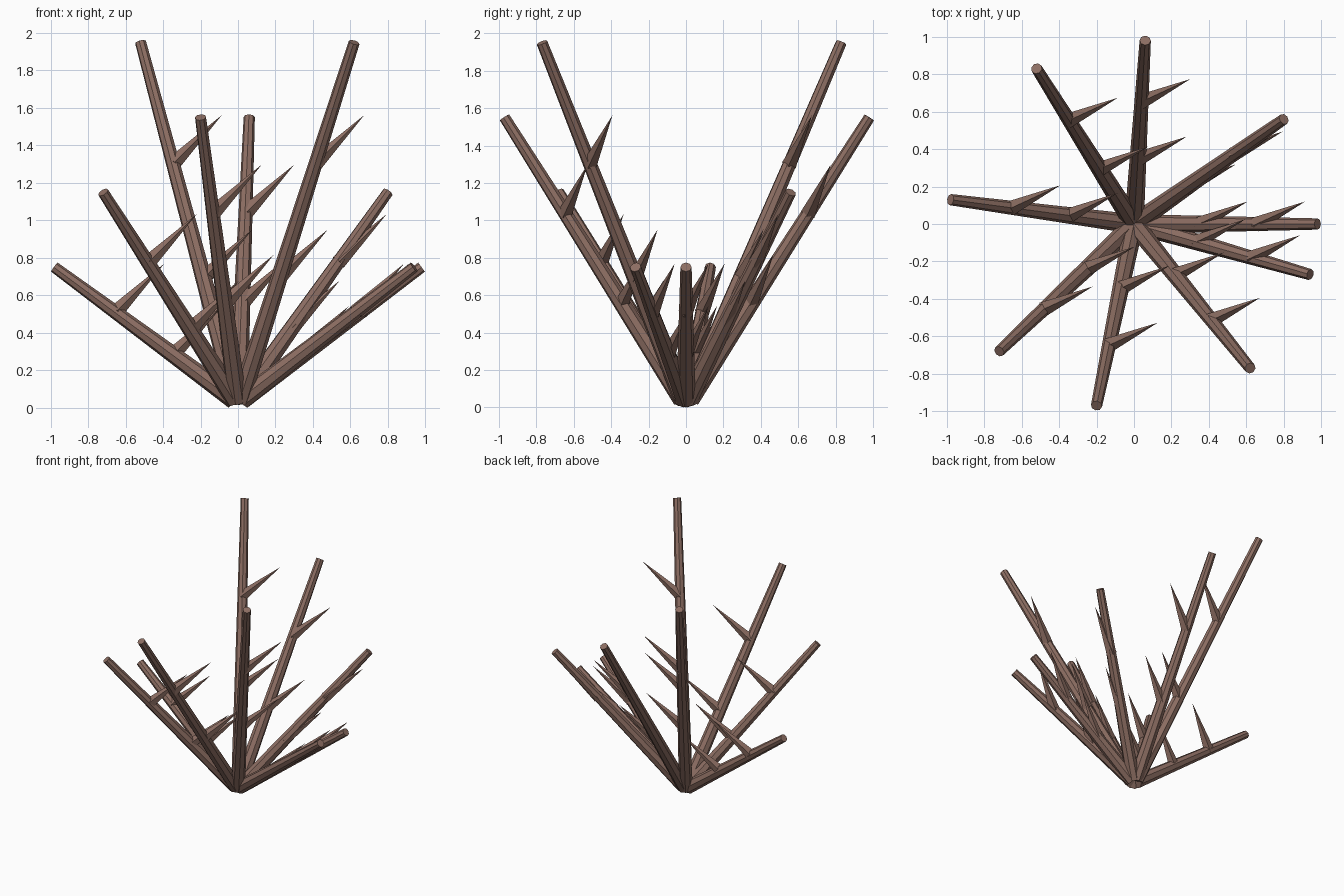
import bpy
from mathutils import Vector

cube = bpy.data.objects.get("Cube")
if cube:
    bpy.data.objects.remove(cube, do_unlink=True)

# Bark material
bark = bpy.data.materials.new("brown_bark")
bark.use_nodes = True
color = (0.266, 0.156, 0.124, 1)
bark.diffuse_color = color
bark.node_tree.nodes["Principled BSDF"].inputs["Base Color"].default_value = color


def spike(name, start, end, r_start, r_end, sides):
    """Tapered flat-faced stick between two points."""
    axis = end - start
    bpy.ops.mesh.primitive_cone_add(
        vertices=sides, radius1=r_start, radius2=r_end, depth=axis.length,
        location=(start + end) / 2, rotation=axis.to_track_quat("Z", "Y").to_euler())
    obj = bpy.context.object
    obj.name = name
    obj.data.materials.append(bark)
    return obj


# Branch tips, in order around the clump
tips = [(0.98, 0.0, 0.75), (0.80, 0.56, 1.15), (0.06, 0.98, 1.55),
        (-0.52, 0.83, 1.95), (-0.98, 0.13, 0.75), (-0.72, -0.68, 1.15),
        (-0.20, -0.97, 1.55), (0.62, -0.77, 1.95), (0.94, -0.27, 0.75)]
thorn_offset = Vector((0.26, 0.12, 0.26))

for i, tip in enumerate(tips, 1):
    tip = Vector(tip)
    outward = Vector((tip.x, tip.y, 0)).normalized()
    root = outward * 0.02 + Vector((0, 0, 0.042))
    spike(f"branch_{i}", root, tip, 0.052, 0.03, 8)
    # Two thorns per branch, all leaning the same way
    for place, along in (("lower", 0.34), ("upper", 0.66)):
        base = root.lerp(tip, along)
        spike(f"{place}_thorn_{i}", base, base + thorn_offset, 0.042, 0, 5)
